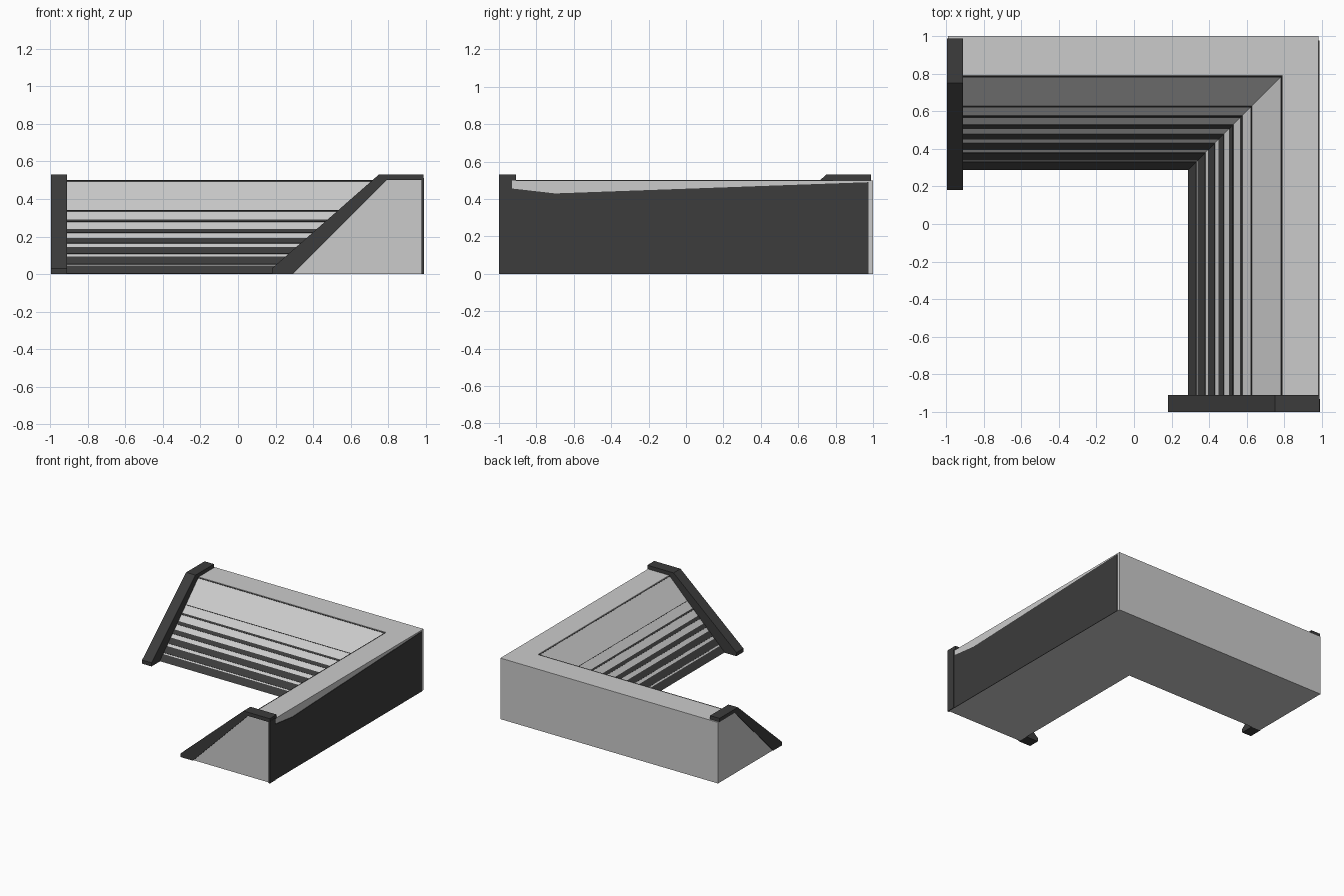
import bpy, bmesh

if "Cube" in bpy.data.objects:
    bpy.data.objects.remove(bpy.data.objects["Cube"])

dark = bpy.data.materials.new("dark_trim")
dark.diffuse_color = (0.045, 0.045, 0.045, 1)
dark.use_nodes = True
dark.node_tree.nodes["Principled BSDF"].inputs["Base Color"].default_value = dark.diffuse_color


def make(name, rings, mat=None):
    """Loft closed rings of points into a capped solid."""
    bm = bmesh.new()
    loops = [[bm.verts.new(p) for p in r] for r in rings]
    n = len(loops[0])
    for a, b in zip(loops, loops[1:]):
        for i in range(n):
            j = (i + 1) % n
            bm.faces.new((a[i], a[j], b[j], b[i]))
    bm.faces.new(loops[0])
    bm.faces.new(loops[-1])
    bmesh.ops.recalc_face_normals(bm, faces=bm.faces)
    me = bpy.data.meshes.new(name)
    bm.to_mesh(me)
    bm.free()
    ob = bpy.data.objects.new(name, me)
    bpy.context.collection.objects.link(ob)
    if mat:
        me.materials.append(mat)
    return ob


def corner_sweep(name, profile, mat=None, end=-0.99):
    """Sweep a (offset, height) profile round the mitred L corner."""
    side = lambda d: min(d, 0.982)
    return make(name, [[(end, d, z) for d, z in profile],
                       [(side(d), d, z) for d, z in profile],
                       [(side(d), end, z) for d, z in profile]], mat)


# Sloped L-shaped body
corner_sweep("ramp_body", [(0.29, 0), (0.79, 0.5), (1.0, 0.5), (1.0, 0)])

# Dark slats on the slope, narrowing towards the top: start and end height
slats = [(0.001, 0.042), (0.05, 0.09), (0.106, 0.14), (0.163, 0.188),
         (0.219, 0.238), (0.277, 0.287), (0.334, 0.337), (0.493, 0.498)]
t = 0.003
for k, (a, b) in enumerate(slats):
    d = 0.29
    corner_sweep(f"slat_{k + 1}", [(d + a - t, a + t), (d + b - t, b + t),
                                   (d + b + t, b - t), (d + a + t, max(a - t, 0))],
                 dark, end=-0.93)

# End trims running over the slope and the top edge
trim = [(0.18, 0), (0.18, 0.03), (0.75, 0.53), (0.988, 0.53),
        (0.988, 0.5), (0.79, 0.5), (0.29, 0)]
make("left_end_trim", [[(x, d, z) for d, z in trim] for x in (-0.995, -0.91)], dark)
make("front_end_trim", [[(d, y, z) for d, z in trim] for y in (-1.0, -0.91)], dark)

# Upright strip closing the outer front corner
strip = [(0.975, 0), (0.99, 0), (0.99, 0.51), (0.975, 0.51)]
make("front_corner_strip", [[(x, y, z) for x, z in strip] for y in (-1.0, -0.93)], dark)

# Dark panel on the outer right side
panel = [(-0.98, 0), (0.975, 0), (0.975, 0.49), (-0.7, 0.43), (-0.98, 0.462)]
make("side_panel", [[(x, y, z) for y, z in panel] for x in (0.975, 0.986)], dark)
